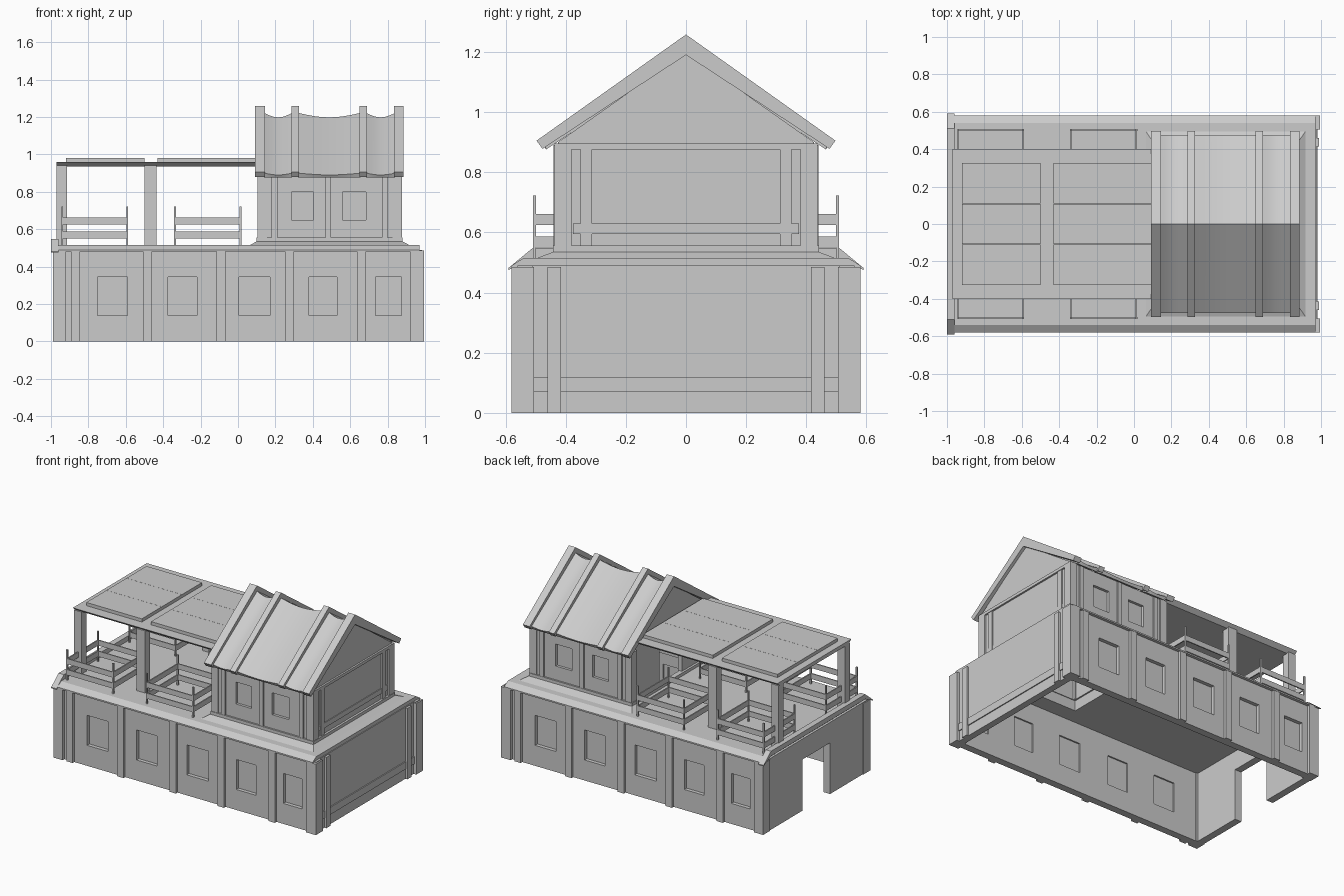
import bpy, bmesh, math

if "Cube" in bpy.data.objects:
    bpy.data.objects.remove(bpy.data.objects["Cube"])

def finish(name, bm):
    bmesh.ops.recalc_face_normals(bm, faces=bm.faces[:])
    me = bpy.data.meshes.new(name)
    bm.to_mesh(me)
    bm.free()
    ob = bpy.data.objects.new(name, me)
    bpy.context.collection.objects.link(ob)
    return ob

def loft(bm, rings):
    vs = [[bm.verts.new(p) for p in r] for r in rings]
    n = len(vs[0])
    for a, b in zip(vs, vs[1:]):
        for i in range(n):
            bm.faces.new((a[i], a[(i + 1) % n], b[(i + 1) % n], b[i]))
    bm.faces.new(vs[0])
    bm.faces.new(vs[-1])

def rect(x0, x1, y0, y1, z):
    return [(x0, y0, z), (x1, y0, z), (x1, y1, z), (x0, y1, z)]

def boxes(name, items):
    """Each item is x0, x1, y0, y1, z0, z1."""
    bm = bmesh.new()
    for x0, x1, y0, y1, z0, z1 in items:
        loft(bm, [rect(x0, x1, y0, y1, z0), rect(x0, x1, y0, y1, z1)])
    return finish(name, bm)

def extrude_x(name, profile, spans):
    bm = bmesh.new()
    for x0, x1 in spans:
        loft(bm, [[(x, y, z) for y, z in profile] for x in (x0, x1)])
    return finish(name, bm)

def cut(ob, items):
    cutter = boxes("cutter", items)
    mod = ob.modifiers.new("cut", 'BOOLEAN')
    mod.operation, mod.solver, mod.object = 'DIFFERENCE', 'EXACT', cutter
    bpy.context.view_layer.objects.active = ob
    bpy.ops.object.modifier_apply(modifier=mod.name)
    bpy.data.objects.remove(cutter)

def turn(b):
    """Half turn about z."""
    return (-b[1], -b[0], -b[3], -b[2], b[4], b[5])

def flip(b):
    """Mirror front to back."""
    return (b[0], b[1], -b[3], -b[2], b[4], b[5])

def both(items, fn=flip):
    return items + [fn(b) for b in items]

# ground floor walls with windows and an end doorway
for name, fn in (("front", lambda b: b), ("back", turn)):
    wins = [(-.75, -.59), (-.375, -.22), (.005, .17), (.38, .53), (.735, .875)]
    wall = boxes(name + "_ground_wall", [fn((-.985, .985, -.56, -.51, 0, .49))])
    cut(wall, [fn((a, b, -.6, -.47, .14, .345)) for a, b in wins])
    boxes(name + "_ground_panes", [fn((a, b, -.535, -.52, .14, .345)) for a, b in wins])
    boxes(name + "_ground_pilasters", [fn((c - .024, c + .024, -.578, -.555, 0, .485))
                                       for c in (-.87, -.485, -.09, .275, .66)])
boxes("right_ground_wall", [(.93, .975, -.51, .51, 0, .49)])
left = boxes("left_ground_wall", [(-.985, -.935, -.51, .51, 0, .49)])
cut(left, [(-1.1, -.9, -.15, .15, -.1, .35)])
boxes("ground_corner_posts", both([(.92, .995, -.58, -.505, 0, .485),
                                   (-.99, -.92, -.58, -.505, 0, .485)]))
boxes("right_wall_pilasters", both([(.97, .99, -.46, -.415, 0, .485)]))
boxes("right_wall_rail", [(.97, .982, -.505, .505, .07, .12)])

# terrace deck with sloping eaves, open under the upper room
deck = extrude_x("terrace_deck", [(-.58, .48), (.58, .48), (.58, .49), (.54, .515),
                                  (-.54, .515), (-.58, .49)], [(-.97, .97)])
cut(deck, [(.135, .845, -.4, .4, .4, .6)])
extrude_x("deck_end_trim", [(-.59, .475), (-.51, .515), (.51, .515), (.59, .475), (.59, .482),
                            (.51, .548), (-.51, .548), (-.59, .482)], [(-1, -.96)])
bm = bmesh.new()
loft(bm, [rect(.06, .92, -.5, .5, .513), rect(.1, .88, -.442, .442, .535),
          rect(.1, .88, -.442, .442, .556)])
skirt = finish("upper_house_skirt", bm)
cut(skirt, [(.135, .845, -.4, .4, .4, .6)])

# upper house walls
up = [(.285, .405), (.56, .685)]
for name, fn in (("front", lambda b: b), ("back", flip)):
    wall = boxes(name + "_upper_wall", [fn((.11, .87, -.43, -.395, .55, .895))])
    cut(wall, [fn((a, b, -.5, -.35, .65, .8)) for a, b in up])
    boxes(name + "_upper_panes", [fn((a, b, -.412, -.4, .65, .8)) for a, b in up])
    boxes(name + "_upper_pilasters", [fn((a, a + .03, -.44, -.425, .55, .89))
                                      for a in (.18, .467, .77)])
gable = [(-.425, .55), (.425, .55), (.425, .9), (0, 1.2), (-.425, .9)]
extrude_x("right_gable_wall", gable, [(.835, .865)])
lg = extrude_x("left_gable_wall", gable, [(.115, .145)])
cut(lg, [(0, .2, -.12, .12, .5, .84)])
boxes("upper_corner_posts", both([(.105, .155, -.438, -.38, .55, .895),
                                  (.825, .877, -.438, -.38, .55, .895)]))
boxes("upper_side_pilasters", both([(.86, .873, -.35, -.312, .55, .895)]))
boxes("upper_side_rails", [(.86, .87, -.375, .375, .595, .63),
                           (.86, .877, -.435, .435, .875, .895)])

# main roof: rafters with sagging panels between
extrude_x("roof_rafters", [(0, 1.258), (-.497, .905), (-.477, .878), (0, 1.19),
                           (.477, .878), (.497, .905)],
          [(.09, .145), (.287, .327), (.65, .69), (.835, .886)])
bm = bmesh.new()
for x0, x1 in ((.14, .29), (.322, .655), (.685, .84)):
    rings = []
    for i in range(9):
        t = i / 8
        s = .024 * math.sin(math.pi * t)
        x = x0 + (x1 - x0) * t
        rings.append([(x, y, z) for y, z in (
            (0, 1.222 - s), (-.475, .9 - s * .4), (-.465, .876),
            (0, 1.182), (.465, .876), (.475, .9 - s * .4))])
    loft(bm, rings)
panels = finish("sagging_roof_panels", bm)
bpy.ops.object.select_all(action='DESELECT')
panels.select_set(True)
bpy.context.view_layer.objects.active = panels
bpy.ops.object.shade_smooth_by_angle(angle=math.radians(25))

# terrace canopy with planks and posts
extrude_x("canopy", [(-.4, .96), (-.37, .935), (.37, .935), (.4, .96)], [(-.97, .11)])
boxes("canopy_planks", [(x0, x1, y, y + .216, .955, .982)
                        for x0, x1 in ((-.92, -.5), (-.43, .1)) for y in (-.325, -.108, .109)])
boxes("canopy_posts", both([(-.97, -.915, -.385, -.33, .51, .94),
                            (-.5, -.435, -.385, -.33, .51, .94)]))

# railed enclosures on the terrace
posts, rails = [], []
for x0, x1 in ((-.94, -.592), (-.337, .013)):
    y0, y1 = -.503, -.17
    posts += [(x - .005, x + .005, y - .005, y + .005, .51, .722)
              for x in (x0, x1) for y in (y0, y1)]
    for z0, z1 in ((.55, .587), (.625, .662)):
        rails += [(x0, x1, y - .004, y + .004, z0, z1) for y in (y0, y1)]
        rails += [(x - .004, x + .004, y0, y1, z0, z1) for x in (x0, x1)]
boxes("railing_posts", both(posts))
boxes("railing_boards", both(rails))
